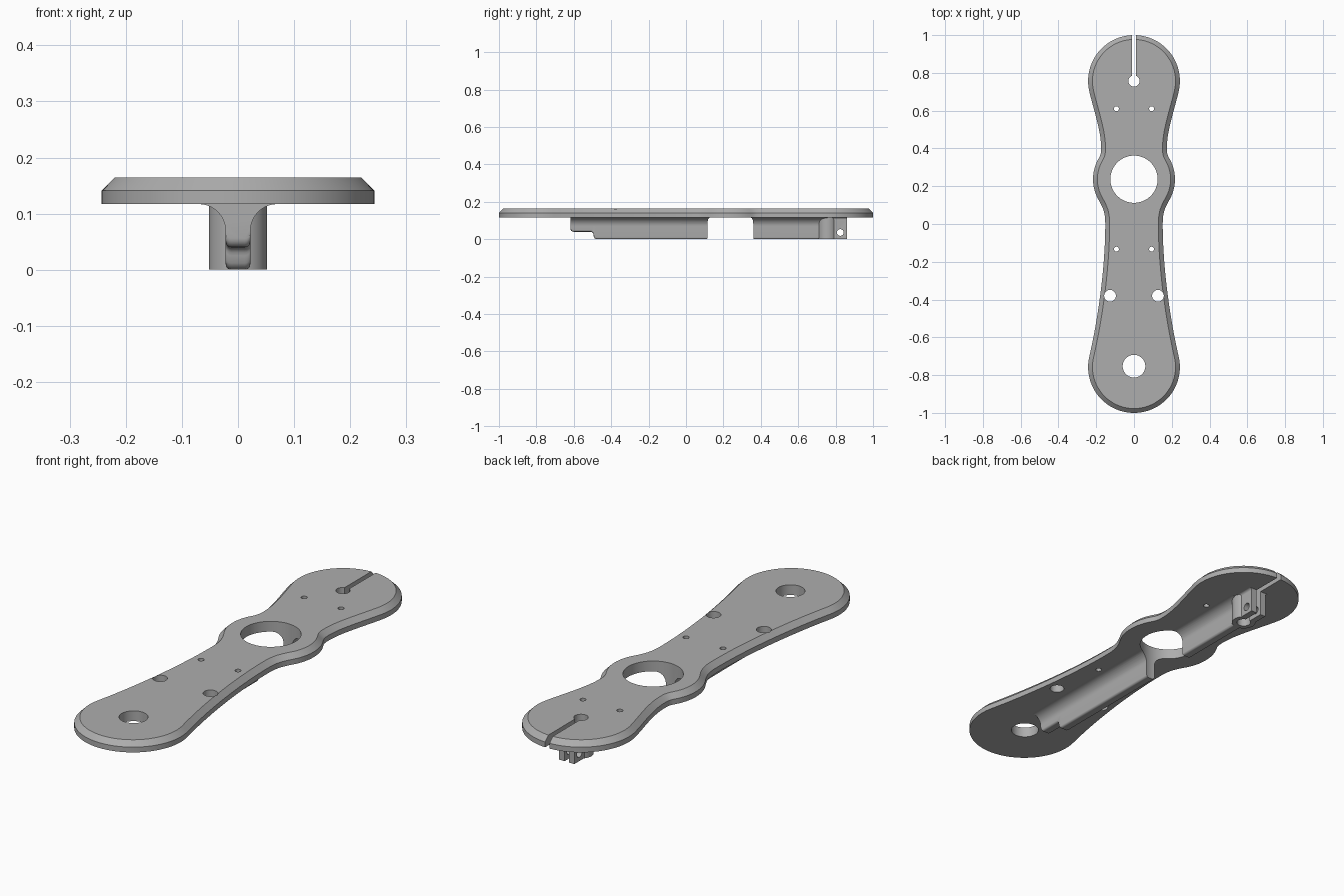
import bpy, bmesh, math
from mathutils import Vector, Matrix
from mathutils.geometry import interpolate_bezier

cube = bpy.data.objects.get("Cube")
if cube:
    bpy.data.objects.remove(cube, do_unlink=True)

grey = bpy.data.materials.new("plain grey")
grey.use_nodes = True
COLOUR = (0.42, 0.42, 0.42, 1)
grey.diffuse_color = COLOUR
grey.node_tree.nodes["Principled BSDF"].inputs["Base Color"].default_value = COLOUR

UNDER, EDGE, TOP = 0.117, 0.141, 0.164   # plate underside, chamfer start, top
END_Y, END_R = 0.757, 0.243              # rounded ends
HUB_Y, HUB_R = 0.237, 0.217              # bulge round the large hole


def make_object(name, bm):
    bmesh.ops.recalc_face_normals(bm, faces=bm.faces)
    mesh = bpy.data.meshes.new(name)
    bm.to_mesh(mesh)
    bm.free()
    mesh.materials.append(grey)
    obj = bpy.data.objects.new(name, mesh)
    bpy.context.collection.objects.link(obj)
    return obj


def loft(name, rings):
    """Skin a list of closed point rings and cap both ends."""
    bm = bmesh.new()
    loops = [[bm.verts.new(p) for p in ring] for ring in rings]
    n = len(loops[0])
    for a, b in zip(loops, loops[1:]):
        for i in range(n):
            j = (i + 1) % n
            bm.faces.new((a[i], a[j], b[j], b[i]))
    bm.faces.new(loops[0])
    bm.faces.new(loops[-1])
    return make_object(name, bm)


def box(name, x, y, z):
    corners = [(x[0], y[0]), (x[1], y[0]), (x[1], y[1]), (x[0], y[1])]
    return loft(name, [[(a, b, h) for a, b in corners] for h in z])


def cylinder(name, centre, radius, depth, axis="Z", sides=48):
    bm = bmesh.new()
    turn = Matrix.Rotation(math.pi / 2, 4, "Y") if axis == "X" else Matrix()
    bmesh.ops.create_cone(bm, cap_ends=True, segments=sides, radius1=radius,
                          radius2=radius, depth=depth,
                          matrix=Matrix.Translation(centre) @ turn)
    return make_object(name, bm)


def arc(cx, cy, r, start, stop, steps):
    out = []
    for i in range(steps + 1):
        t = math.radians(start + (stop - start) * i / steps)
        out.append(Vector((cx + r * math.cos(t), cy + r * math.sin(t))))
    return out


def blend(p, p_dir, q, q_dir, steps):
    """Curve from p to q leaving along p_dir and arriving along q_dir."""
    pts = interpolate_bezier(p.to_3d(), (p + p_dir).to_3d(),
                             (q - q_dir).to_3d(), q.to_3d(), steps + 1)
    return [v.to_2d() for v in pts][1:-1]


# Plate outline: right half from front to back, then mirrored
front = arc(0, -END_Y, END_R, -90, 13, 30)
hub = arc(0, HUB_Y, HUB_R, -30, 30, 16)
back = arc(0, END_Y, END_R, -13, 90, 30)
lower_waist, upper_waist = Vector((0.152, 0)), Vector((0.174, 0.405))
up = Vector((0, 1))


def heading(deg, length):
    return Vector((-math.sin(math.radians(deg)), math.cos(math.radians(deg)))) * length


half = (front
        + blend(front[-1], heading(13, 0.22), lower_waist, up * 0.22, 20) + [lower_waist]
        + blend(lower_waist, up * 0.06, hub[0], heading(-30, 0.05), 8) + hub
        + blend(hub[-1], heading(30, 0.025), upper_waist, up * 0.03, 6) + [upper_waist]
        + blend(upper_waist, up * 0.09, back[0], heading(-13, 0.1), 12) + back)
outline = half + [Vector((-p.x, p.y)) for p in reversed(half[1:-1])]


def inset(points, d):
    out = []
    for i, p in enumerate(points):
        t = (points[(i + 1) % len(points)] - points[i - 1]).normalized()
        out.append(p + Vector((-t.y, t.x)) * d)
    return out


top_line = inset(outline, 0.023)
plate = loft("plate", [[(p.x, p.y, UNDER) for p in outline],
                       [(p.x, p.y, EDGE) for p in outline],
                       [(p.x, p.y, TOP) for p in top_line]])


# Ribs: rounded lower corners, flared fillet where they meet the plate
def rib_section(y, bottom, half_width, flare, corner):
    side = arc(half_width - corner, bottom + corner, corner, -90, 0, 5)
    side += arc(half_width + flare, UNDER - flare, flare, 180, 90, 10)
    side.append(Vector((half_width + flare, UNDER + 0.006)))
    ring = side + [Vector((-p.x, p.y)) for p in reversed(side)]
    return [(p.x, y, p.y) for p in ring]


def rib(name, path, half_width=0.022, flare=0.048, corner=0.01):
    return loft(name, [rib_section(y, z, half_width, flare, corner) for y, z in path])


nose = [(p.x, p.y) for p in arc(-0.602, 0.056, 0.016, 180, 270, 5)]
step = [(p.x, p.y) for p in arc(-0.51, 0.025, 0.015, 90, 0, 4)]
heel = [(p.x, p.y) for p in arc(-0.475, 0.019, 0.019, 180, 270, 4)]
front_rib = rib("front_rib", nose + step + heel[1:] + [(0.2, 0)])
rear_rib = rib("rear_rib", [(0.3, 0), (END_Y, 0)])

# Split clamp under the back end
clamp_boss = cylinder("clamp_boss", (0, END_Y, 0.06), 0.052, 0.12)
clamp_ears = rib("clamp_ears", [(END_Y, 0), (0.86, 0)], 0.04, 0.012, 0.003)

# Cutters, listed with the parts they pass through
hub_cut = cylinder("hub_cut", (0, HUB_Y, 0.1), 0.125, 0.6, sides=96)
bore_cut = cylinder("bore_cut", (0, END_Y, 0.1), 0.03, 0.6)
slot_cut = box("slot_cut", (-0.011, 0.011), (END_Y, 1.1), (-0.1, 0.3))
bolt_cut = cylinder("bolt_cut", (0, 0.825, 0.036), 0.018, 0.4, "X", 32)
plate_cuts = [hub_cut, bore_cut, slot_cut,
              cylinder("front_cut", (0, -0.753, 0.1), 0.06, 0.6)]
for s in (-1, 1):
    plate_cuts.append(cylinder("peg_cut", (s * 0.127, -0.38, 0.1), 0.031, 0.6, sides=32))
    for y in (0.61, -0.133):
        plate_cuts.append(cylinder("screw_cut", (s * 0.093, y, 0.1), 0.013, 0.6, sides=24))

jobs = {plate: plate_cuts,
        front_rib: [hub_cut],
        rear_rib: [hub_cut, bore_cut],
        clamp_boss: [bore_cut, slot_cut],
        clamp_ears: [bore_cut, slot_cut, bolt_cut]}

for part, cutters in jobs.items():
    bpy.ops.object.select_all(action="DESELECT")
    part.select_set(True)
    bpy.context.view_layer.objects.active = part
    for cutter in cutters:
        mod = part.modifiers.new("cut", "BOOLEAN")
        mod.operation = "DIFFERENCE"
        mod.solver = "EXACT"
        mod.object = cutter
        bpy.ops.object.modifier_apply(modifier=mod.name)
    bpy.ops.object.shade_smooth_by_angle(angle=math.radians(30))

# Remove the cutters once used
for cutter in {c for cuts in jobs.values() for c in cuts}:
    bpy.data.objects.remove(cutter, do_unlink=True)
